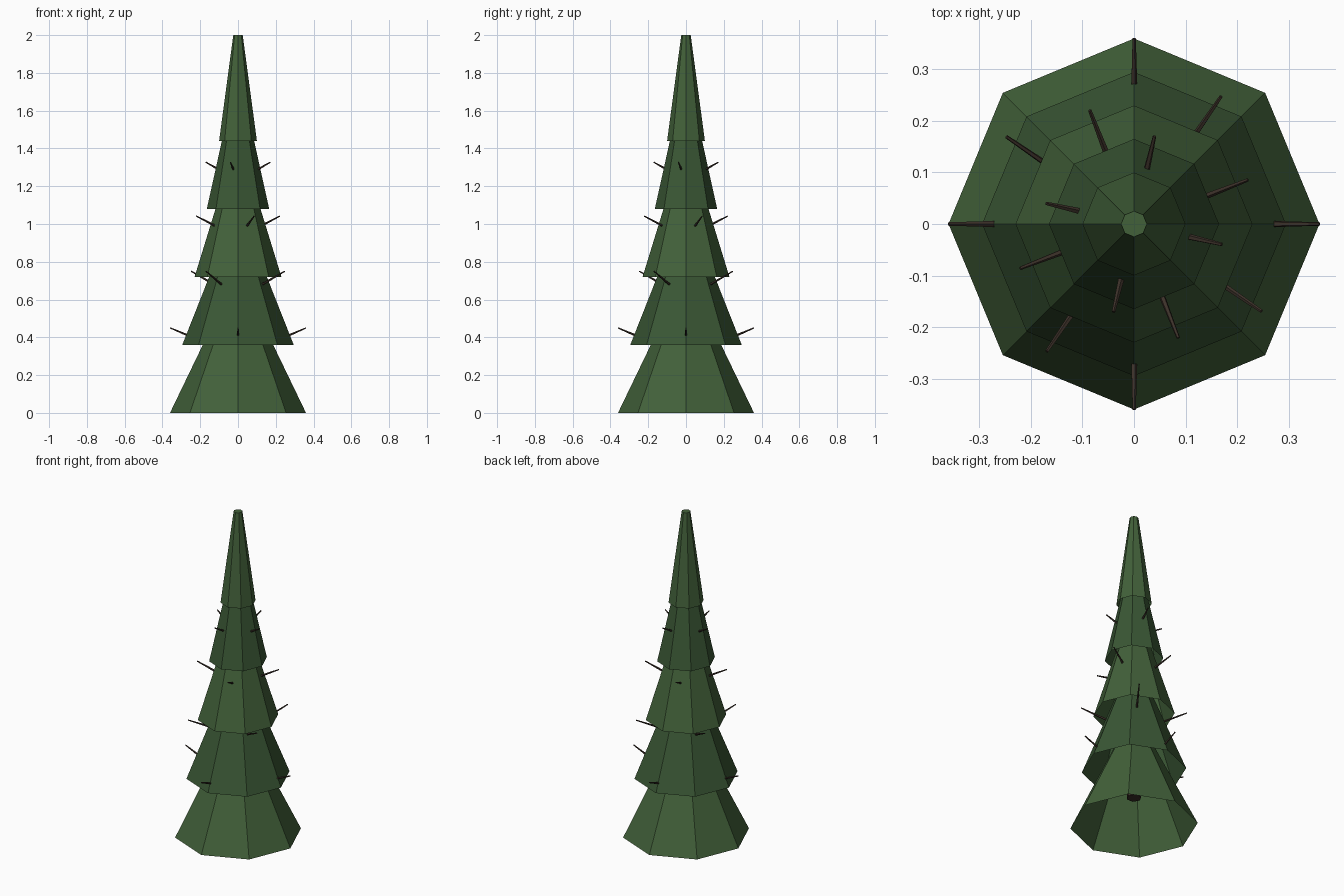
import bpy, bmesh, math
from mathutils import Vector, Matrix

if "Cube" in bpy.data.objects:
    bpy.data.objects.remove(bpy.data.objects["Cube"])


def material(name, rgb):
    m = bpy.data.materials.new(name)
    m.diffuse_color = (*rgb, 1)
    m.use_nodes = True
    m.node_tree.nodes["Principled BSDF"].inputs["Base Color"].default_value = m.diffuse_color
    return m


GREENS = [material("needle_green", (0.055, 0.12, 0.042)),
          material("needle_green_dark", (0.042, 0.095, 0.035))]
BARK = material("bark", (0.045, 0.03, 0.022))


def finish(name, bm, mat):
    bmesh.ops.recalc_face_normals(bm, faces=bm.faces)
    me = bpy.data.meshes.new(name)
    bm.to_mesh(me)
    bm.free()
    me.materials.append(mat)
    ob = bpy.data.objects.new(name, me)
    bpy.context.collection.objects.link(ob)
    return ob


def frustum(bm, sides, start, end, r0, r1, open_base=False):
    """Tapered prism between two points, with a corner on +x when upright."""
    rings = []
    axis = (end - start).normalized()
    rot = Vector((0, 0, 1)).rotation_difference(axis).to_matrix()
    for centre, r in ((start, r0), (end, r1)):
        rings.append([bm.verts.new(centre + rot @ Vector((
            r * math.cos(math.tau * i / sides),
            r * math.sin(math.tau * i / sides), 0))) for i in range(sides)])
    a, b = rings
    for i in range(sides):
        j = (i + 1) % sides
        bm.faces.new((a[i], a[j], b[j], b[i]))
    bm.faces.new(b)
    if not open_base:
        bm.faces.new(a[::-1])


# Needle tiers: five octagonal skirts, open underneath
for i in range(5):
    bm = bmesh.new()
    z, r = 0.36 * i, 0.36 - 0.065 * i
    frustum(bm, 8, Vector((0, 0, z)), Vector((0, 0, z + 0.56)), r, r * 0.25, True)
    finish(f"needle_tier_{i + 1}", bm, GREENS[i % 2])

# Trunk hidden inside the skirts
bm = bmesh.new()
frustum(bm, 6, Vector((0, 0, 0.18)), Vector((0, 0, 1.5)), 0.043, 0.02)
finish("trunk", bm, BARK)

# Bare twigs: four per level, each level turned (inner r, inner z, tip r, tip z)
LEVELS = [(0.25, 0.403, 0.36, 0.45), (0.15, 0.678, 0.30, 0.75),
          (0.12, 0.985, 0.237, 1.042), (0.09, 1.28, 0.175, 1.327)]
for n, (r0, z0, r1, z1) in enumerate(LEVELS):
    bm = bmesh.new()
    for k in range(4):
        a = k * math.pi / 2 - 0.6 * n
        d = Vector((math.cos(a), math.sin(a), 0))
        up = Vector((0, 0, 1))
        frustum(bm, 5, d * r0 + up * z0, d * r1 + up * z1, 0.007, 0.0035)
    finish(f"twigs_level_{n + 1}", bm, BARK)
